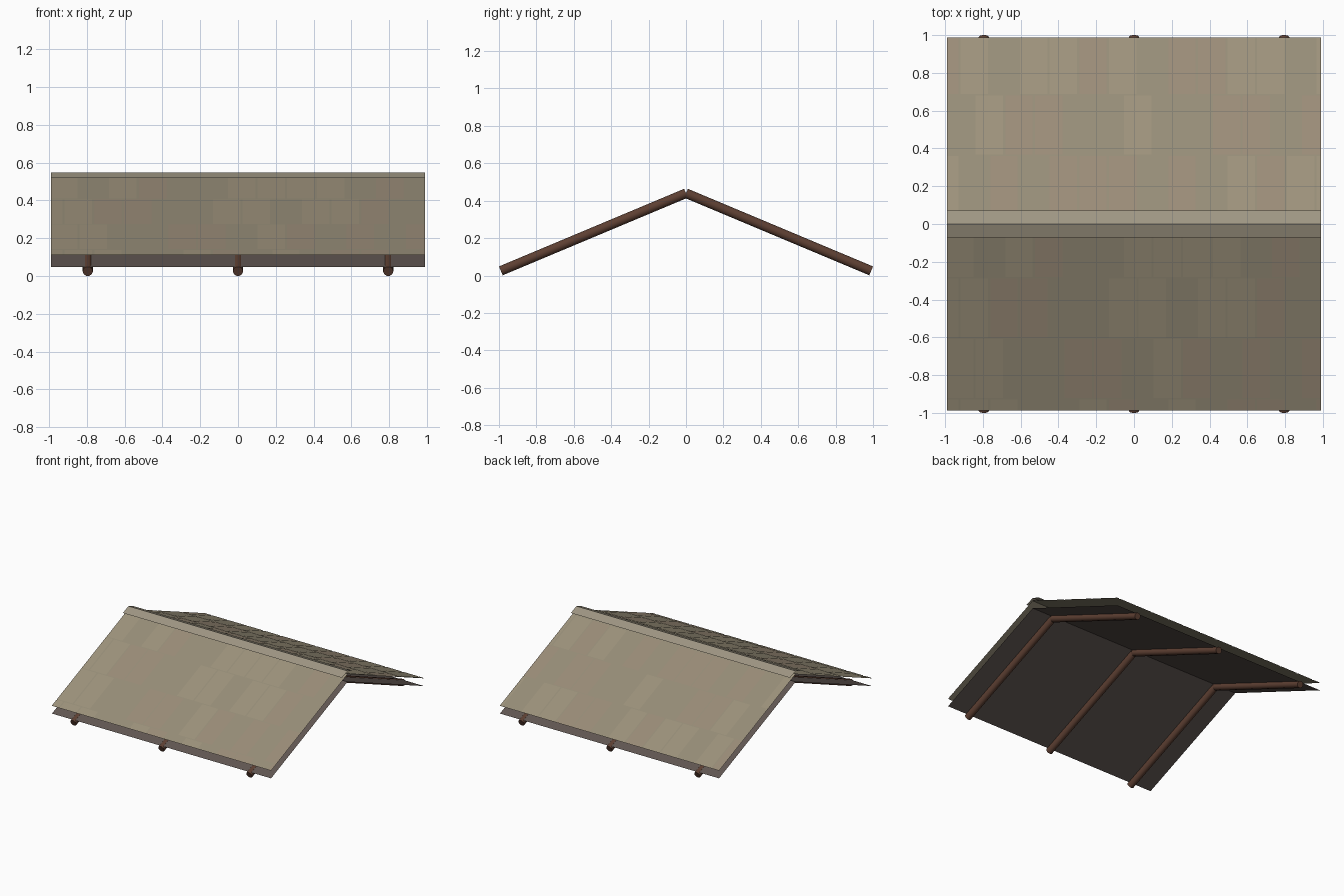
import bpy, random
from mathutils import Vector

if "Cube" in bpy.data.objects:
    bpy.data.objects.remove(bpy.data.objects["Cube"])

random.seed(4)
HALF_X, EAVE_Y, SLOPE = 0.99, 0.987, 0.417


def material(name, r, g, b):
    m = bpy.data.materials.new(name)
    m.diffuse_color = (r, g, b, 1)
    m.use_nodes = True
    m.node_tree.nodes["Principled BSDF"].inputs["Base Color"].default_value = m.diffuse_color
    return m


wood = material("log_brown", 0.11, 0.05, 0.032)
under = material("underlay_dark", 0.12, 0.095, 0.085)
tones = [material("shingle_a", 0.34, 0.29, 0.20),
         material("shingle_b", 0.31, 0.27, 0.19),
         material("shingle_c", 0.33, 0.265, 0.19)]
cap_mat = material("cap_tan", 0.35, 0.31, 0.23)


def quads(name, faces, mats, indices=None):
    """Object made of separate quads, each given as four points."""
    mesh = bpy.data.meshes.new(name)
    verts = [p for f in faces for p in f]
    mesh.from_pydata(verts, [], [range(4 * i, 4 * i + 4) for i in range(len(faces))])
    for m in mats:
        mesh.materials.append(m)
    if indices:
        for poly, i in zip(mesh.polygons, indices):
            poly.material_index = i
    ob = bpy.data.objects.new(name, mesh)
    bpy.context.collection.objects.link(ob)
    return ob


def patch(side, x0, x1, y0, y1, ridge, slope=SLOPE):
    """Quad on a roof slope; y0 < y1 are distances from the ridge."""
    p = [(x0, side * y1, ridge - slope * y1), (x1, side * y1, ridge - slope * y1),
         (x1, side * y0, ridge - slope * y0), (x0, side * y0, ridge - slope * y0)]
    return p if side < 0 else p[::-1]


for side, label in ((-1, "front"), (1, "back")):
    # thin sheet resting on the logs, and the sheet carrying the shingles
    quads(label + "_underlay", [patch(side, -HALF_X, HALF_X, 0, EAVE_Y, 0.460)], [under])
    quads(label + "_shingle_sheet", [patch(side, -HALF_X, HALF_X, 0, EAVE_Y, 0.523)], [tones[1]])

    # staggered courses of flat shingles just above the sheet
    rows = [0, 0.28, 0.60, 0.92, EAVE_Y] if side < 0 else [0, 0.05, 0.36, 0.68, EAVE_Y]
    step, gap = 0.157, 0.006
    tiles, idx = [], []
    for r in range(4):
        x = -1.0 - (0.002 if r % 2 else 0.08) - step / 2
        while x < HALF_X:
            a = max(x + gap, -HALF_X)
            b = min(x + step - gap, HALF_X)
            if b - a > 0.01:
                lo = rows[r] + (0.008 if r else 0)
                tiles.append(patch(side, a, b, lo, rows[r + 1], 0.526))
                idx.append(random.randrange(3))
            x += step
    quads(label + "_shingles", tiles, tones, idx)

    # log rafters
    for n, x in enumerate((-0.795, 0, 0.795)):
        low, high = Vector((x, side * 0.99, 0.025)), Vector((x, 0, 0.440))
        d = high - low
        bpy.ops.mesh.primitive_cylinder_add(vertices=10, radius=0.027, depth=d.length,
                                            location=(low + high) / 2)
        log = bpy.context.object
        log.name = f"{label}_rafter_{n + 1}"
        log.rotation_euler = d.to_track_quat('Z', 'X').to_euler()
        log.data.materials.append(wood)
        bpy.ops.object.shade_smooth_by_angle(angle=0.9)

# folded ridge cap
quads("ridge_cap", [patch(s, -HALF_X, HALF_X, 0, 0.072, 0.549, 0.40) for s in (-1, 1)], [cap_mat])
